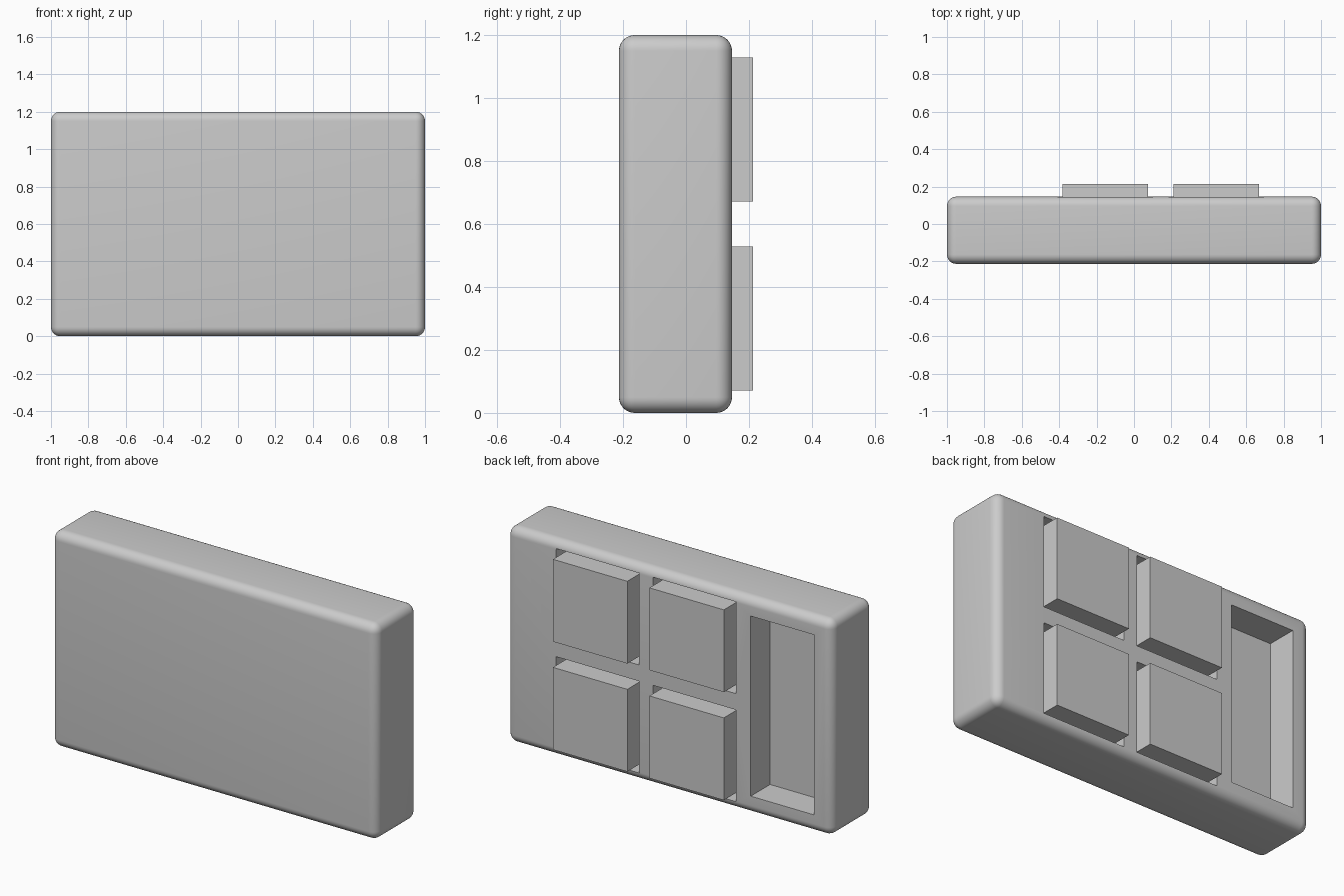
import bpy, bmesh
from mathutils import Vector

if "Cube" in bpy.data.objects:
    bpy.data.objects.remove(bpy.data.objects["Cube"])

FRONT, BACK = -0.213, 0.146      # y limits of the body
DEPTH = 0.17                     # recess depth


def box(name, lo, hi, bevel=0.0):
    """Axis-aligned box from its two corners, optionally with rounded edges."""
    lo, hi = Vector(lo), Vector(hi)
    bm = bmesh.new()
    bmesh.ops.create_cube(bm, size=1)
    for v in bm.verts:
        v.co = (lo + hi) / 2 + v.co * (hi - lo)
    if bevel:
        bmesh.ops.bevel(bm, geom=bm.edges[:], offset=bevel, segments=8,
                        profile=0.5, affect='EDGES')
    mesh = bpy.data.meshes.new(name)
    bm.to_mesh(mesh)
    bm.free()
    obj = bpy.data.objects.new(name, mesh)
    bpy.context.collection.objects.link(obj)
    return obj


def square(name, x, z, size, y0, y1):
    h = size / 2
    return box(name, (x - h, y0, z - h), (x + h, y1, z + h))


def cut(target, cutter):
    cutter.hide_render = True
    mod = target.modifiers.new("recess", 'BOOLEAN')
    mod.operation, mod.solver, mod.object = 'DIFFERENCE', 'EXACT', cutter
    bpy.context.view_layer.objects.active = target
    bpy.ops.object.modifier_apply(modifier=mod.name)
    bpy.data.objects.remove(cutter)


# Rounded slab
body = box("body", (-1, FRONT, 0), (1, BACK, 1.2), bevel=0.05)

# Tall empty slot
floor = BACK - DEPTH
cut(body, box("slot_cutter", (-0.89, floor, 0.1), (-0.5, 0.3, 1.1)))

# Four square blocks, each standing in a slightly larger recess
for x in (-0.153, 0.44):
    for z in (0.3, 0.9):
        cut(body, square("recess_cutter", x, z, 0.51, floor, 0.3))
        square("block", x, z, 0.457, floor - 0.005, 0.213)

# Smooth rounding, sharp recess edges
bpy.ops.object.select_all(action='DESELECT')
body.select_set(True)
bpy.context.view_layer.objects.active = body
bpy.ops.object.shade_smooth_by_angle()
